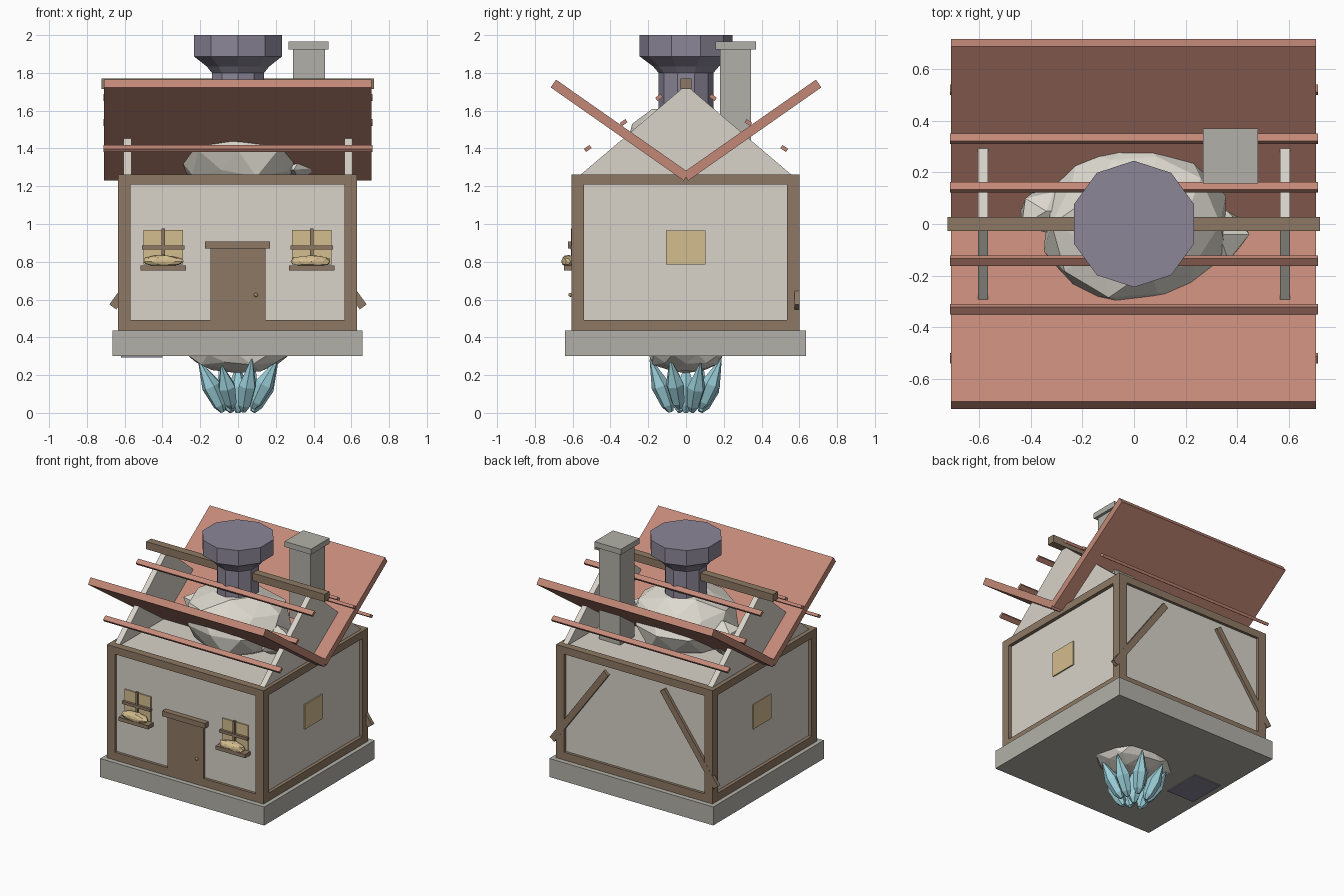
import bpy, bmesh, math, random
from mathutils import Vector, Matrix

if "Cube" in bpy.data.objects:
    bpy.data.objects.remove(bpy.data.objects["Cube"])

random.seed(4)


def mat(name, r, g, b):
    m = bpy.data.materials.new(name)
    m.diffuse_color = [(c / 255 / 12.92 if c < 11 else ((c / 255 + .055) / 1.055) ** 2.4) for c in (r, g, b)] + [1]
    m.use_nodes = True
    m.node_tree.nodes["Principled BSDF"].inputs["Base Color"].default_value = m.diffuse_color
    return m


PLASTER = mat("plaster", 216, 211, 201)
TIMBER = mat("timber", 141, 121, 100)
STONE = mat("grey_stone", 178, 176, 168)
RED = mat("roof_red", 194, 136, 119)
PURPLE = mat("purple_stone", 139, 134, 151)
TAN = mat("warm_tan", 212, 189, 143)
CYAN = mat("crystal_blue", 155, 207, 217)
ROCK = mat("pale_rock", 222, 218, 208)


def finish(name, bm, m):
    bmesh.ops.recalc_face_normals(bm, faces=bm.faces)
    me = bpy.data.meshes.new(name)
    bm.to_mesh(me)
    bm.free()
    me.materials.append(m)
    ob = bpy.data.objects.new(name, me)
    bpy.context.collection.objects.link(ob)
    return ob


def box(name, x0, x1, y0, y1, z0, z1, m):
    bm = bmesh.new()
    bmesh.ops.create_cube(bm, size=1)
    for v in bm.verts:
        v.co = ((x0 + x1) / 2 + v.co.x * (x1 - x0), (y0 + y1) / 2 + v.co.y * (y1 - y0), (z0 + z1) / 2 + v.co.z * (z1 - z0))
    return finish(name, bm, m)


def bar(name, center, size, axis, angle, m):
    """Box turned about one axis."""
    bm = bmesh.new()
    bmesh.ops.create_cube(bm, size=1)
    bmesh.ops.transform(bm, verts=bm.verts, matrix=Matrix.Translation(center) @ Matrix.Rotation(angle, 4, axis) @ Matrix.Diagonal((*size, 1)))
    return finish(name, bm, m)


def lathe(name, profile, sides, m, matrix=Matrix(), turn=0.0):
    """Closed faceted solid from (radius, height) pairs."""
    bm = bmesh.new()
    rings = [[bm.verts.new((r * math.cos(turn + math.tau * i / sides), r * math.sin(turn + math.tau * i / sides), z))
              for i in range(sides)] for r, z in profile]
    for a, b in zip(rings, rings[1:]):
        for i in range(sides):
            j = (i + 1) % sides
            bm.faces.new((a[i], a[j], b[j], b[i]))
    bm.faces.new(rings[0][::-1])
    bm.faces.new(rings[-1])
    bmesh.ops.transform(bm, verts=bm.verts, matrix=matrix)
    return finish(name, bm, m)


def boulder(name, center, radii, m, detail=2, rough=.08, low=-9, high=9):
    """Lumpy faceted rock, flattened below low and above high."""
    bm = bmesh.new()
    bmesh.ops.create_icosphere(bm, subdivisions=detail, radius=1)
    for v in bm.verts:
        k = 1 + random.uniform(-rough, rough)
        v.co = Vector([c + r * p * k for c, r, p in zip(center, radii, v.co)])
        v.co.z = min(max(v.co.z, low), high)
    return finish(name, bm, m)


# Foundation, walls and floor hatch
box("foundation", -.665, .66, -.64, .635, .30, .435, STONE)
box("walls", -.61, .605, -.585, .58, .435, 1.25, PLASTER)
box("floor_hatch", -.62, -.40, -.13, .15, .294, .302, PURPLE)

# Timber frame
for x in (-.635, .565):
    for y in (-.605, .535):
        box("corner_post", x, x + .065, y, y + .065, .435, 1.262, TIMBER)
for z0, z1 in ((.435, .492), (1.208, 1.262)):
    for y in (-.605, .545):
        box("long_beam", -.60, .595, y, y + .055, z0, z1, TIMBER)
    for x in (-.635, .575):
        box("side_beam", x, x + .055, -.57, .565, z0, z1, TIMBER)

# Slanted braces on the back
for s in (-1, 1):
    bar("back_brace", (s * .445, .588, .86), (.045, .026, .74), 'Y', -s * .63, TIMBER)

# Door
box("door", -.145, .145, -.606, -.58, .435, .875, TIMBER)
box("door_lintel", -.175, .17, -.625, -.58, .87, .908, TIMBER)
boulder("door_knob", (.095, -.612, .625), (.011, .011, .011), TAN, 2, 0)

# Front windows with cross bars, sills and hay baskets
for x in (-.395, .39):
    box("window_pane", x - .105, x + .105, -.594, -.58, .785, .967, TAN)
    box("window_upright", x - .009, x + .009, -.608, -.59, .78, .976, TIMBER)
    box("window_crossbar", x - .113, x + .113, -.612, -.59, .866, .886, TIMBER)
    box("window_sill", x - .12, x + .12, -.645, -.58, .753, .78, TIMBER)
    boulder("window_hay", (x, -.622, .802), (.107, .038, .034), TAN, 2, .08, low=.778)

# Side windows
for x in (-.616, .602):
    box("side_window", x, x + .012, -.105, .102, .785, .965, TAN)

# Gable triangles
for x in (-.605, .565):
    bm = bmesh.new()
    tri = [[bm.verts.new((xx, y, z)) for y, z in ((-.565, 1.255), (.565, 1.255), (0, 1.735))] for xx in (x, x + .04)]
    bm.faces.new(tri[0])
    bm.faces.new(tri[1])
    for i in range(3):
        j = (i + 1) % 3
        bm.faces.new((tri[0][i], tri[0][j], tri[1][j], tri[1][i]))
    finish("gable", bm, PLASTER)

# Ridge beam, inverted roof panels and loose battens
box("ridge_beam", -.722, .72, -.028, .028, 1.715, 1.77, TIMBER)
slope = math.radians(35)
for s in (-1, 1):
    bar("roof_panel", (-.002, s * .35, 1.497), (1.415, .86, .05), 'X', s * slope, RED)
    for y, z in ((.52, 1.40), (.33, 1.537), (.143, 1.67)):
        bar("roof_batten", (0, s * y, z), (1.424, .036, .02), 'X', -s * slope, RED)

# Chimney
box("chimney_shaft", .29, .46, .18, .345, 1.25, 1.93, STONE)
box("chimney_cap", .267, .48, .157, .37, 1.925, 1.965, STONE)

# Boulders breaking through the attic
boulder("attic_boulder", (0, .0, 1.39), (.35, .33, .25), ROCK, 2, .08, high=1.61)
boulder("left_boulder", (-.34, .05, 1.37), (.12, .10, .13), ROCK, 1, .12)
boulder("right_boulder", (.33, -.04, 1.34), (.12, .11, .11), ROCK, 1, .12)

# Flared stone pillar
lathe("stone_pillar", [(.145, 1.5), (.145, 1.80), (.175, 1.835), (.245, 1.887), (.245, 2.0)], 10, PURPLE, turn=math.pi / 2)

# Rock root and crystal cluster beneath
boulder("root_rock", (0, 0, .31), (.27, .21, .10), ROCK, 2, .08, high=.34)
for i in range(8):
    a = math.tau * (i + .5) / 8 + random.uniform(-.12, .12)
    foot = Vector((.085 * math.cos(a), .085 * math.sin(a), .006 + .018 * (i % 2)))
    tip = Vector((.225 * math.cos(a), .20 * math.sin(a), random.uniform(.25, .29)))
    d = tip - foot
    L = d.length
    lathe("crystal", [(.014, 0), (.036, .13 * L), (.05, .5 * L), (.004, L)], 6, CYAN,
          Matrix.Translation(foot) @ d.to_track_quat('Z', 'Y').to_matrix().to_4x4())
lathe("center_crystal", [(.012, 0), (.036, .04), (.05, .14), (.01, .25)], 6, CYAN)
